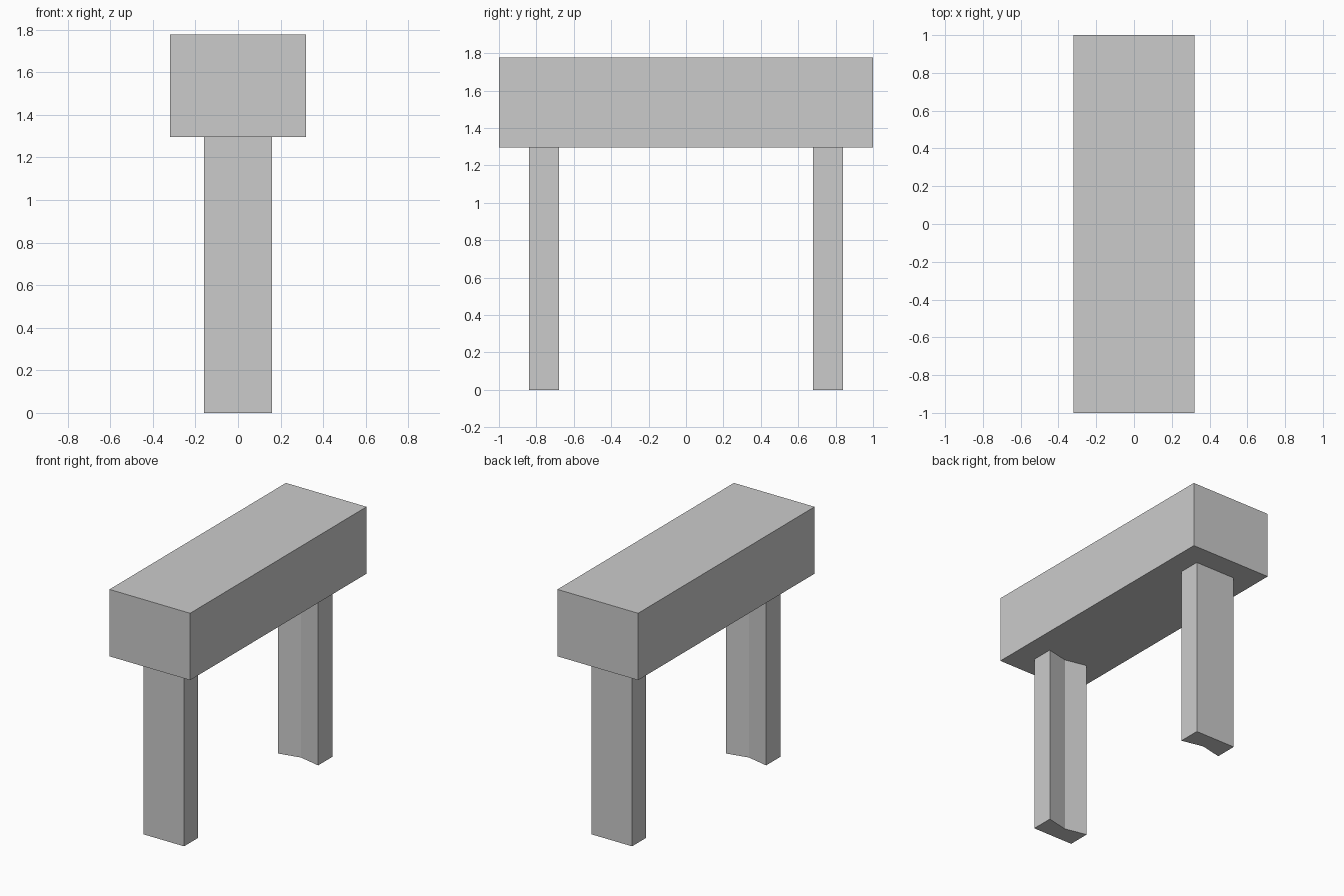
import bpy
import bmesh

if "Cube" in bpy.data.objects:
    bpy.data.objects.remove(bpy.data.objects["Cube"])

LEG_H = 1.296
TOP_H = 0.48


def prism(name, profile, z0, z1):
    """Extrude a flat xy outline from z0 up to z1."""
    bm = bmesh.new()
    face = bm.faces.new([bm.verts.new((x, y, z0)) for x, y in profile])
    ext = bmesh.ops.extrude_face_region(bm, geom=[face])
    verts = [g for g in ext["geom"] if isinstance(g, bmesh.types.BMVert)]
    bmesh.ops.translate(bm, verts=verts, vec=(0, 0, z1 - z0))
    bmesh.ops.recalc_face_normals(bm, faces=bm.faces)
    mesh = bpy.data.meshes.new(name)
    bm.to_mesh(mesh)
    bm.free()
    obj = bpy.data.objects.new(name, mesh)
    bpy.context.collection.objects.link(obj)
    return obj


# Heavy rectangular beam
prism("top_beam", [(-0.32, -1), (0.32, -1), (0.32, 1), (-0.32, 1)],
      LEG_H, LEG_H + TOP_H)

# Two legs, flat outside with a shallow V groove on the inner face
leg_profile = [(-0.16, 0.84), (0.16, 0.84), (0.16, 0.68),
               (0.0, 0.715), (-0.16, 0.68)]
for name, side in (("back_leg", 1), ("front_leg", -1)):
    prism(name, [(x, y * side) for x, y in leg_profile], 0, LEG_H)
